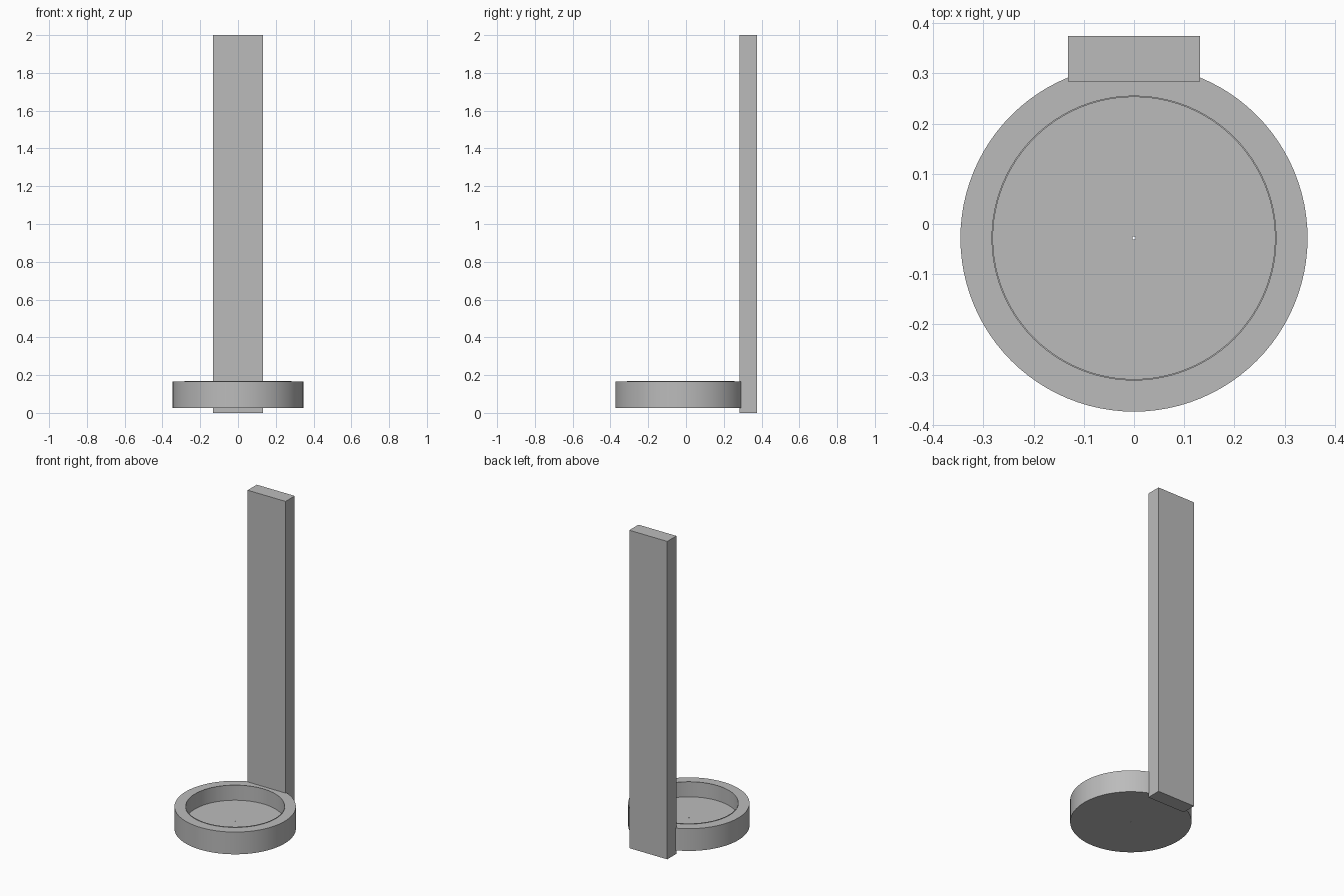
import bpy, bmesh, math
from mathutils import Matrix, Vector

if "Cube" in bpy.data.objects:
    bpy.data.objects.remove(bpy.data.objects["Cube"], do_unlink=True)

# Single grey material
GREY = (0.5, 0.5, 0.5, 1.0)
grey = bpy.data.materials.new("plain_grey")
grey.use_nodes = True
grey.diffuse_color = GREY
grey.node_tree.nodes["Principled BSDF"].inputs["Base Color"].default_value = GREY


def make_object(name, bm):
    bmesh.ops.recalc_face_normals(bm, faces=bm.faces)
    mesh = bpy.data.meshes.new(name)
    bm.to_mesh(mesh)
    bm.free()
    mesh.materials.append(grey)
    obj = bpy.data.objects.new(name, mesh)
    bpy.context.collection.objects.link(obj)
    return obj


def lathe(name, profile, center, steps=96):
    """Spin a closed (radius, height) profile around a vertical axis."""
    bm = bmesh.new()
    verts = [bm.verts.new((r, 0, z)) for r, z in profile]
    edges = [bm.edges.new((a, b)) for a, b in zip(verts, verts[1:] + verts[:1])]
    bmesh.ops.spin(bm, geom=verts + edges, cent=(0, 0, 0), axis=(0, 0, 1),
                   angle=math.tau, steps=steps)
    bmesh.ops.remove_doubles(bm, verts=bm.verts, dist=0.00005)
    bmesh.ops.translate(bm, verts=bm.verts, vec=center)
    obj = make_object(name, bm)
    bpy.ops.object.select_all(action="DESELECT")
    obj.select_set(True)
    bpy.context.view_layer.objects.active = obj
    bpy.ops.object.shade_smooth_by_angle(angle=math.radians(30))
    return obj


def box(name, low, high):
    low, high = Vector(low), Vector(high)
    bm = bmesh.new()
    bmesh.ops.create_cube(bm, size=1, matrix=Matrix.Translation((low + high) / 2)
                          @ Matrix.Diagonal((high - low).to_4d()))
    return make_object(name, bm)


# Round tray: flat base with a pinhole, thick wall and fine inner lip
PIN, INNER, LIP, OUTER = 0.003, 0.281, 0.284, 0.346
BOTTOM, FLOOR, RIM, LIP_TOP = 0.025, 0.073, 0.165, 0.168
lathe("round_tray", [(PIN, BOTTOM), (OUTER, BOTTOM), (OUTER, RIM), (LIP, RIM),
                     (LIP, LIP_TOP), (INNER, LIP_TOP), (INNER, FLOOR), (PIN, FLOOR)],
      center=(0, -0.028, 0))

# Tall upright board behind the tray
box("upright_board", (-0.132, 0.284, 0), (0.132, 0.375, 2))
